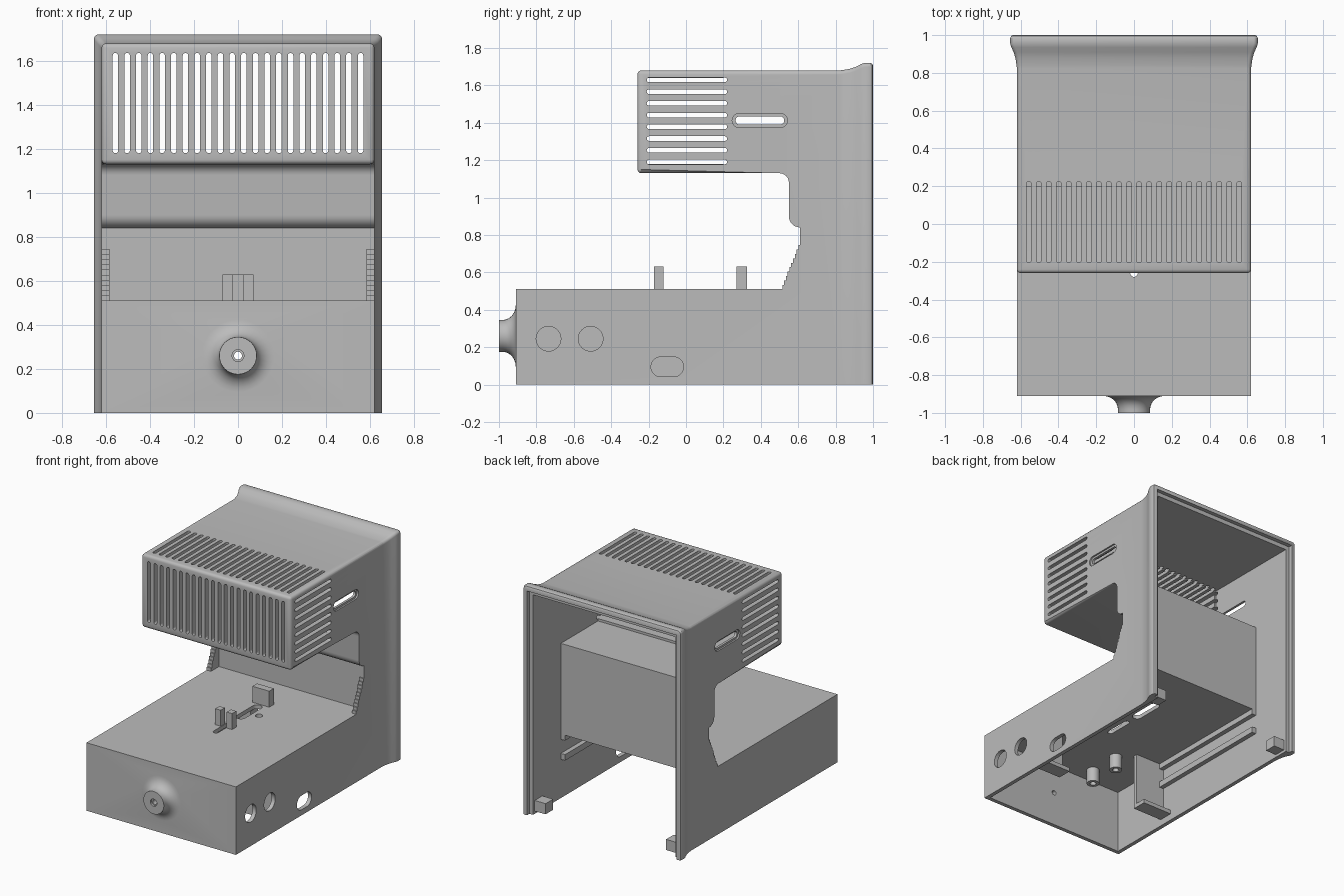
import bpy, bmesh
from math import sin, cos, pi

if "Cube" in bpy.data.objects:
    bpy.data.objects.remove(bpy.data.objects["Cube"], do_unlink=True)

grey = bpy.data.materials.new("plain grey")
grey.use_nodes = True
grey.diffuse_color = (0.5, 0.5, 0.5, 1)
grey.node_tree.nodes["Principled BSDF"].inputs["Base Color"].default_value = (0.5, 0.5, 0.5, 1)


def loft(bm, rings):
    """Skin a closed solid through rings of 3D points."""
    rows = [[bm.verts.new(p) for p in ring] for ring in rings]
    n = len(rows[0])
    for a, b in zip(rows, rows[1:]):
        for i in range(n):
            j = (i + 1) % n
            bm.faces.new((a[i], a[j], b[j], b[i]))
    bm.faces.new(rows[0][::-1])
    bm.faces.new(rows[-1])


def place(u, v, axis, w):
    return {"x": (w, u, v), "y": (u, w, v), "z": (u, v, w)}[axis]


def prism(bm, outline, axis, lo, hi):
    loft(bm, [[place(u, v, axis, w) for u, v in outline] for w in (lo, hi)])


def box(bm, x, y, z):
    prism(bm, [(x[0], y[0]), (x[1], y[0]), (x[1], y[1]), (x[0], y[1])], "z", *z)


def stadium(u, v, hu, hv, n=8):
    """Rounded slot outline; a circle when hu equals hv."""
    r = min(hu, hv)
    pts = []
    for k, (su, sv) in enumerate(((1, 1), (-1, 1), (-1, -1), (1, -1))):
        for i in range(n + 1):
            t = (k + i / n) * pi / 2
            p = (round(u + su * (hu - r) + r * cos(t), 5), round(v + sv * (hv - r) + r * sin(t), 5))
            if p not in pts:
                pts.append(p)
    return pts


def make(name, bm):
    bmesh.ops.recalc_face_normals(bm, faces=bm.faces)
    mesh = bpy.data.meshes.new(name)
    bm.to_mesh(mesh)
    bm.free()
    mesh.materials.append(grey)
    ob = bpy.data.objects.new(name, mesh)
    bpy.context.collection.objects.link(ob)
    return ob


def activate(ob):
    bpy.ops.object.select_all(action="DESELECT")
    ob.select_set(True)
    bpy.context.view_layer.objects.active = ob


def combine(target, bm, operation):
    tool = make("tool", bm)
    tool.hide_render = True
    activate(target)
    mod = target.modifiers.new(operation, "BOOLEAN")
    mod.operation, mod.solver, mod.object = operation, "EXACT", tool
    bpy.ops.object.modifier_apply(modifier=mod.name)
    bpy.data.objects.remove(tool, do_unlink=True)


# Housing: C-shaped side profile with a filleted neck
W = 0.62
quarter = [i * pi / 12 for i in range(7)]
profile = [(-0.91, 0), (-0.91, 0.51), (0.61, 0.51), (0.61, 0.84)]
profile += [(0.61 - 0.06 * sin(t), 0.90 - 0.06 * cos(t)) for t in quarter[1:]]
profile += [(0.50 + 0.05 * cos(t), 1.08 + 0.05 * sin(t)) for t in quarter]
profile += [(-0.26, 1.13), (-0.26, 1.68), (0.96, 1.68), (0.96, 0)]
bm = bmesh.new()
prism(bm, profile, "x", -W, W)
soft = []
for e in bm.edges:
    a, b = (v.co for v in e.verts)
    if min(a.z, b.z) > 1.125 and (max(a.y, b.y) < 0.51 or min(a.z, b.z) > 1.6):
        if abs(a.x - b.x) < 0.1 or a.y < -0.2:
            soft.append(e)
bmesh.ops.bevel(bm, geom=soft, offset=0.02, segments=3, profile=0.5, affect="EDGES")
body = make("housing", bm)

# Flared rim around the open back
bm = bmesh.new()
rings = []
for y, d in ((0.80, -0.003), (0.84, 0.002), (0.88, 0.009), (0.91, 0.02), (0.935, 0.033),
             (0.955, 0.04), (0.985, 0.04), (0.995, 0.035), (1.0, 0.026)):
    x, z, r = W + d * 0.88, 1.68 + d, 0.022
    right = [(x - r + r * cos(t), z - r + r * sin(t)) for t in quarter]
    ring = [(x, 0)] + right + [(-u, v) for u, v in reversed(right)] + [(-x, 0)]
    rings.append([(u, y, v) for u, v in ring])
loft(bm, rings)
combine(body, bm, "UNION")

# Flared socket on the front
bm = bmesh.new()
section = [(-0.895, 0.165)]
section += [(-0.91 - 0.07 * (1 - cos(t)), 0.165 - 0.08 * sin(t)) for t in quarter] + [(-1.0, 0.085)]
loft(bm, [[place(u, v, "y", y) for u, v in stadium(0, 0.26, r, r)] for y, r in section])
combine(body, bm, "UNION")

# Hollow interior, open at the bottom and back
bm = bmesh.new()
prism(bm, [(-0.88, -0.1), (-0.88, 0.48), (0.64, 0.48), (0.64, 1.16), (0.2, 1.16),
           (0.2, 1.65), (1.1, 1.65), (1.1, -0.1)], "x", -0.59, 0.59)
combine(body, bm, "DIFFERENCE")
bm = bmesh.new()
box(bm, (-0.575, 0.575), (-0.22, 0.25), (1.178, 1.64))
combine(body, bm, "DIFFERENCE")
bm = bmesh.new()
box(bm, (-0.62, 0.62), (0.97, 1.1), (-0.1, 1.682))
combine(body, bm, "DIFFERENCE")

# Vent slots on the front, top and sides of the head
columns = [-0.557 + i * 1.114 / 21 for i in range(22)]
bm = bmesh.new()
for x in columns:
    prism(bm, stadium(x, 1.408, 0.0125, 0.228, 4), "y", -0.3, -0.19)
combine(body, bm, "DIFFERENCE")
bm = bmesh.new()
for x in columns:
    prism(bm, stadium(x, 0.01, 0.0125, 0.215, 4), "z", 1.6, 1.8)
combine(body, bm, "DIFFERENCE")
bm = bmesh.new()
for s in (-1, 1):
    for i in range(8):
        prism(bm, stadium(0.005, 1.19 + i * 0.0627, 0.215, 0.0125, 4), "x", s * 0.54, s * 0.7)
    prism(bm, stadium(0.395, 1.412, 0.13, 0.022), "x", s * 0.5, s * 0.7)
combine(body, bm, "DIFFERENCE")
bm = bmesh.new()
for s in (-1, 1):
    prism(bm, stadium(0.395, 1.412, 0.148, 0.037), "x", s * 0.608, s * 0.7)
combine(body, bm, "DIFFERENCE")

# Side ports, socket bore and deck openings
bm = bmesh.new()
for y in (-0.735, -0.51):
    prism(bm, stadium(y, 0.245, 0.066, 0.066), "x", 0.5, 0.7)
prism(bm, stadium(-0.1, 0.095, 0.087, 0.053), "x", 0.5, 0.7)
prism(bm, stadium(0, 0.26, 0.018, 0.018), "y", -1.1, -0.8)
prism(bm, stadium(0, 0.13, 0.035, 0.13), "z", 0.4, 0.6)
prism(bm, stadium(0.09, 0.12, 0.025, 0.025), "z", 0.4, 0.6)
prism(bm, stadium(0, -0.17, 0.02, 0.11), "z", 0.4, 0.6)
combine(body, bm, "DIFFERENCE")
bm = bmesh.new()
prism(bm, stadium(0, 0.26, 0.027, 0.027), "y", -1.1, -0.985)
combine(body, bm, "DIFFERENCE")

# Stepped gussets beside the neck
steps = 10
stair = [(0.62, 0.505), (0.515, 0.505)]
for i in range(steps):
    y = 0.515 + 0.095 * i / steps
    z = 0.51 + 0.235 * (i + 1) / steps
    stair += [(y, z), (y + 0.095 / steps, z)]
stair += [(0.62, stair[-1][1])]
bm = bmesh.new()
for s in (-1, 1):
    prism(bm, stair, "x", s * 0.585, s * W)
make("stepped_gussets", bm)

# Posts and stop block on the deck
bm = bmesh.new()
for s in (-1, 1):
    box(bm, sorted((s * 0.025, s * 0.07)), (-0.17, -0.12), (0.5, 0.63))
make("deck_posts", bm)
bm = bmesh.new()
box(bm, (-0.07, 0.07), (0.27, 0.325), (0.5, 0.63))
make("deck_block", bm)

# Internal rails, brackets and corner feet, mirrored left and right
rails, brackets, feet = bmesh.new(), bmesh.new(), bmesh.new()
for s in (-1, 1):
    wall = s * 0.6
    for z in (0.29, 0.44):
        box(rails, (wall, s * 0.555), (-0.38, 0.64), (z, z + 0.045))
    box(brackets, (wall, s * 0.344), (-0.41, -0.38), (0.05, 0.49))
    box(brackets, (wall, s * 0.344), (-0.38, -0.30), (0.05, 0.08))
    box(feet, (wall, s * 0.50), (0.86, 0.95), (0.02, 0.10))
make("side_rails", rails)
make("brackets", brackets)
make("corner_feet", feet)

# Hollow screw bosses under the deck
bm = bmesh.new()
for y in (-0.75, -0.5):
    prism(bm, stadium(-0.25, y, 0.045, 0.045), "z", 0.37, 0.485)
bosses = make("screw_bosses", bm)
bm = bmesh.new()
for y in (-0.75, -0.5):
    prism(bm, stadium(-0.25, y, 0.022, 0.022), "z", 0.3, 0.46)
combine(bosses, bm, "DIFFERENCE")

for ob in (body, bosses):
    activate(ob)
    bpy.ops.object.shade_smooth_by_angle(angle=pi / 6)
